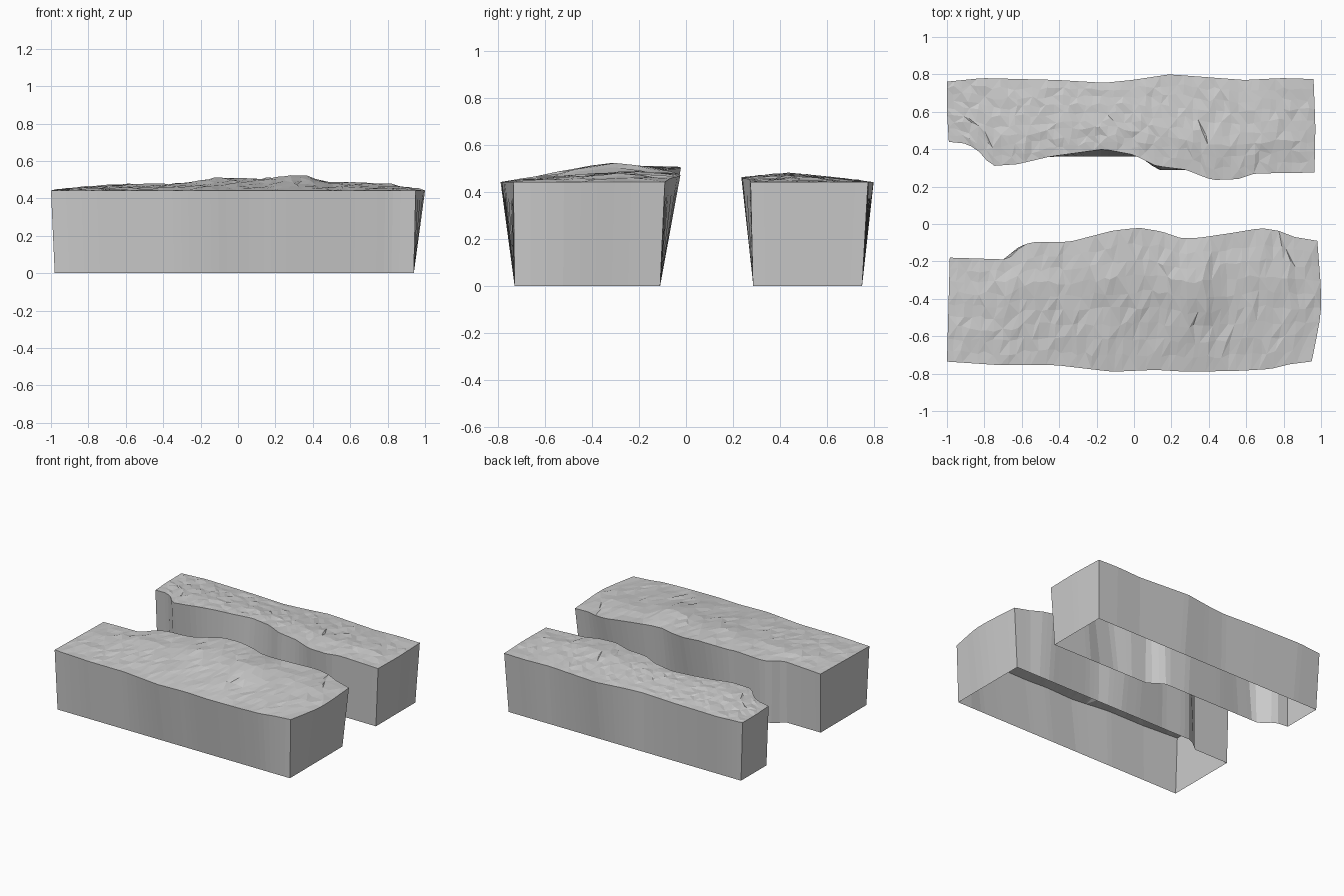
import bpy, math, random

if "Cube" in bpy.data.objects:
    bpy.data.objects.remove(bpy.data.objects["Cube"])

random.seed(4)
COLS, ROWS = 48, 9


def interp(pts, x):
    """Piecewise linear lookup in a list of (x, value)."""
    if x <= pts[0][0]:
        return pts[0][1]
    for (x0, v0), (x1, v1) in zip(pts, pts[1:]):
        if x <= x1:
            return v0 + (v1 - v0) * (x - x0) / (x1 - x0)
    return pts[-1][1]


def bank(name, river, river_foot, outer, outer_foot, left, right, ridge, river_rise, peak):
    """Open-bottomed bank: uneven top sheet, walls tapering to a straighter foot."""
    verts, faces = [], []
    for i in range(COLS + 1):
        u = i / COLS
        xm = -0.99 + 1.96 * u
        for j in range(ROWS + 1):
            v = j / ROWS                       # 0 = outer edge, 1 = river edge
            x = interp(left, v) * (1 - u) + interp(right, v) * u
            y = interp(outer, xm) * (1 - v) + interp(river, xm) * v
            z = 0.442
            if 0 < i < COLS and j > 0:
                shape = interp([(0, 0), (peak, 1), (1, 0)], v)
                edge = max(0, (v - peak) / (1 - peak))
                z += interp(ridge, xm) * shape + interp(river_rise, xm) * edge
                if j < ROWS:
                    z += random.uniform(-0.005, 0.005)
                    x += random.uniform(-0.012, 0.012)
                    y += random.uniform(-0.012, 0.012)
            verts.append((x, y, z))
    idx = lambda i, j: i * (ROWS + 1) + j
    flip = river[0][1] < outer[0][1]
    for i in range(COLS):
        for j in range(ROWS):
            a, b, c, d = idx(i, j), idx(i + 1, j), idx(i + 1, j + 1), idx(i, j + 1)
            tris = ((a, b, c), (a, c, d)) if (i + j) % 3 else ((a, b, d), (b, c, d))
            faces += [t[::-1] if flip else t for t in tris]

    # walls
    rim = [(i, 0) for i in range(COLS)] + [(COLS, j) for j in range(ROWS)]
    rim += [(i, ROWS) for i in range(COLS, 0, -1)] + [(0, j) for j in range(ROWS, 0, -1)]
    base = len(verts)
    for i, j in rim:
        x = -0.98 + 1.92 * i / COLS
        v = j / ROWS
        verts.append((x, outer_foot * (1 - v) + interp(river_foot, x) * v, 0))
    n = len(rim)
    for k in range(n):
        m = (k + 1) % n
        q = (idx(*rim[k]), base + k, base + m, idx(*rim[m]))
        faces.append(q[::-1] if flip else q)
    mesh = bpy.data.meshes.new(name)
    mesh.from_pydata(verts, [], faces)
    mesh.update()
    ob = bpy.data.objects.new(name, mesh)
    bpy.context.collection.objects.link(ob)
    return ob


# front bank (wider, higher crown)
bank("front_bank",
     river=[(-.98, -.18), (-.68, -.19), (-.6, -.11), (-.53, -.095), (-.35, -.095), (-.12, -.035),
            (.02, -.02), (.14, -.04), (.24, -.075), (.33, -.075), (.5, -.05), (.67, -.022),
            (.76, -.035), (.85, -.07), (.97, -.09)],
     river_foot=[(-.98, -.19), (-.7, -.19), (-.6, -.11), (.94, -.11)],
     outer=[(-1, -.735), (-.7, -.755), (-.4, -.755), (-.1, -.79), (.13, -.78), (.3, -.79),
            (.58, -.785), (.75, -.775), (.85, -.75), (.97, -.735)],
     outer_foot=-.73,
     left=[(0, -1), (1, -.985)],
     right=[(0, .95), (.15, .97), (.4, 1), (.6, 1), (1, .98)],
     ridge=[(-1, 0), (-.6, .03), (-.3, .038), (-.12, .068), (.1, .066), (.28, .08), (.36, .078),
            (.45, .045), (.6, .045), (.8, .035), (.97, 0)],
     river_rise=[(-1, 0), (-.7, .01), (-.5, .025), (-.3, .035), (-.1, .065), (.05, .06),
                 (.3, .05), (.6, .035), (.8, .02), (.97, 0)],
     peak=0.68)

# back bank (narrower, flatter)
bank("back_bank",
     river=[(-1, .44), (-.9, .43), (-.84, .40), (-.76, .31), (-.62, .32), (-.45, .36), (-.16, .40),
            (0, .37), (.12, .31), (.28, .29), (.42, .235), (.56, .24), (.65, .27), (.97, .275)],
     river_foot=[(-.98, .45), (-.88, .44), (-.8, .36), (.03, .36), (.13, .288), (.94, .285)],
     outer=[(-1, .76), (-.8, .78), (-.4, .77), (-.15, .755), (0, .77), (.2, .8), (.4, .785),
            (.6, .77), (.8, .78), (.97, .775)],
     outer_foot=.75,
     left=[(0, -1), (.5, -1), (1, -.99)],
     right=[(0, .96), (.5, .97), (1, .965)],
     ridge=[(-1, 0), (-.8, .02), (-.6, .036), (-.4, .025), (-.1, .03), (.3, .036), (.6, .03),
            (.8, .02), (.97, 0)],
     river_rise=[(-1, 0), (-.8, .015), (-.6, .03), (-.3, .025), (.1, .03), (.45, .02), (.97, 0)],
     peak=0.66)
